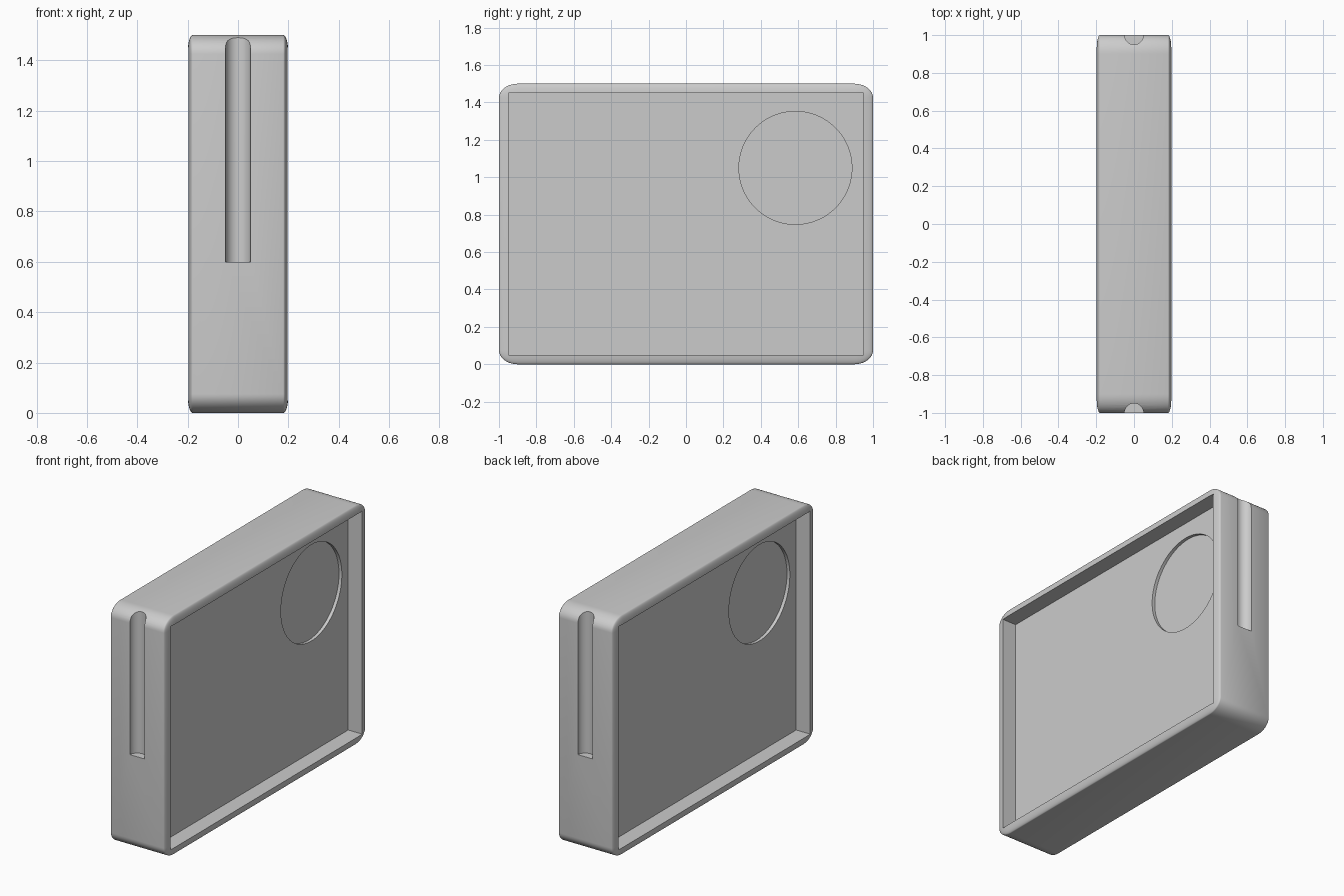
import bpy, math
import bmesh
from mathutils import Matrix, Vector

if "Cube" in bpy.data.objects:
    bpy.data.objects.remove(bpy.data.objects["Cube"])

grey = bpy.data.materials.new("light grey")
grey.diffuse_color = (0.6, 0.6, 0.6, 1)
grey.use_nodes = True
grey.node_tree.nodes["Principled BSDF"].inputs["Base Color"].default_value = grey.diffuse_color


def make_object(name, bm):
    bmesh.ops.recalc_face_normals(bm, faces=bm.faces)
    mesh = bpy.data.meshes.new(name)
    bm.to_mesh(mesh)
    bm.free()
    mesh.materials.append(grey)
    obj = bpy.data.objects.new(name, mesh)
    bpy.context.collection.objects.link(obj)
    return obj


def box(name, centre, size):
    bm = bmesh.new()
    bmesh.ops.create_cube(bm, size=1, matrix=Matrix.Translation(centre) @ Matrix.Diagonal((*size, 1)))
    return make_object(name, bm)


def cylinder(name, centre, radius, depth, rotation=Matrix()):
    bm = bmesh.new()
    bmesh.ops.create_cone(bm, cap_ends=True, segments=96, radius1=radius, radius2=radius,
                          depth=depth, matrix=Matrix.Translation(centre) @ rotation)
    return make_object(name, bm)


# Body: rounded unit cube stretched to size, so the rounding stretches too
bm = bmesh.new()
bmesh.ops.create_cube(bm, size=1)
bmesh.ops.bevel(bm, geom=bm.edges[:], offset=0.05, offset_type='OFFSET',
                segments=10, profile=0.5, affect='EDGES')
bmesh.ops.scale(bm, vec=(0.4, 2.0, 1.5), verts=bm.verts)
bmesh.ops.translate(bm, vec=(0, 0, 0.75), verts=bm.verts)
body = make_object("body", bm)

# Cutters: the two sides match under a half turn about z
cutters = []
turn = Matrix.Rotation(math.pi / 2, 4, 'Y')
for s in (1, -1):
    # recessed side panel, its floor at x = 0.1
    cutters.append(box("panel_cutter", Vector((s * 0.2, 0, 0.75)), (0.2, 1.9, 1.4)))
    # shallow round recess in the panel floor
    cutters.append(cylinder("disc_cutter", Vector((s * 0.13, s * 0.585, 1.05)), 0.302, 0.1, turn))
    # half-round slot in the end, open at the top
    cutters.append(cylinder("slot_cutter", Vector((0, s, 1.2)), 0.05, 1.2))

bpy.context.view_layer.objects.active = body
body.select_set(True)
for cutter in cutters:
    cutter.hide_render = True
    mod = body.modifiers.new("cut", 'BOOLEAN')
    mod.operation = 'DIFFERENCE'
    mod.solver = 'EXACT'
    mod.object = cutter
    bpy.ops.object.modifier_apply(modifier=mod.name)
    bpy.data.objects.remove(cutter)

bpy.ops.object.shade_smooth_by_angle(angle=math.radians(30))
